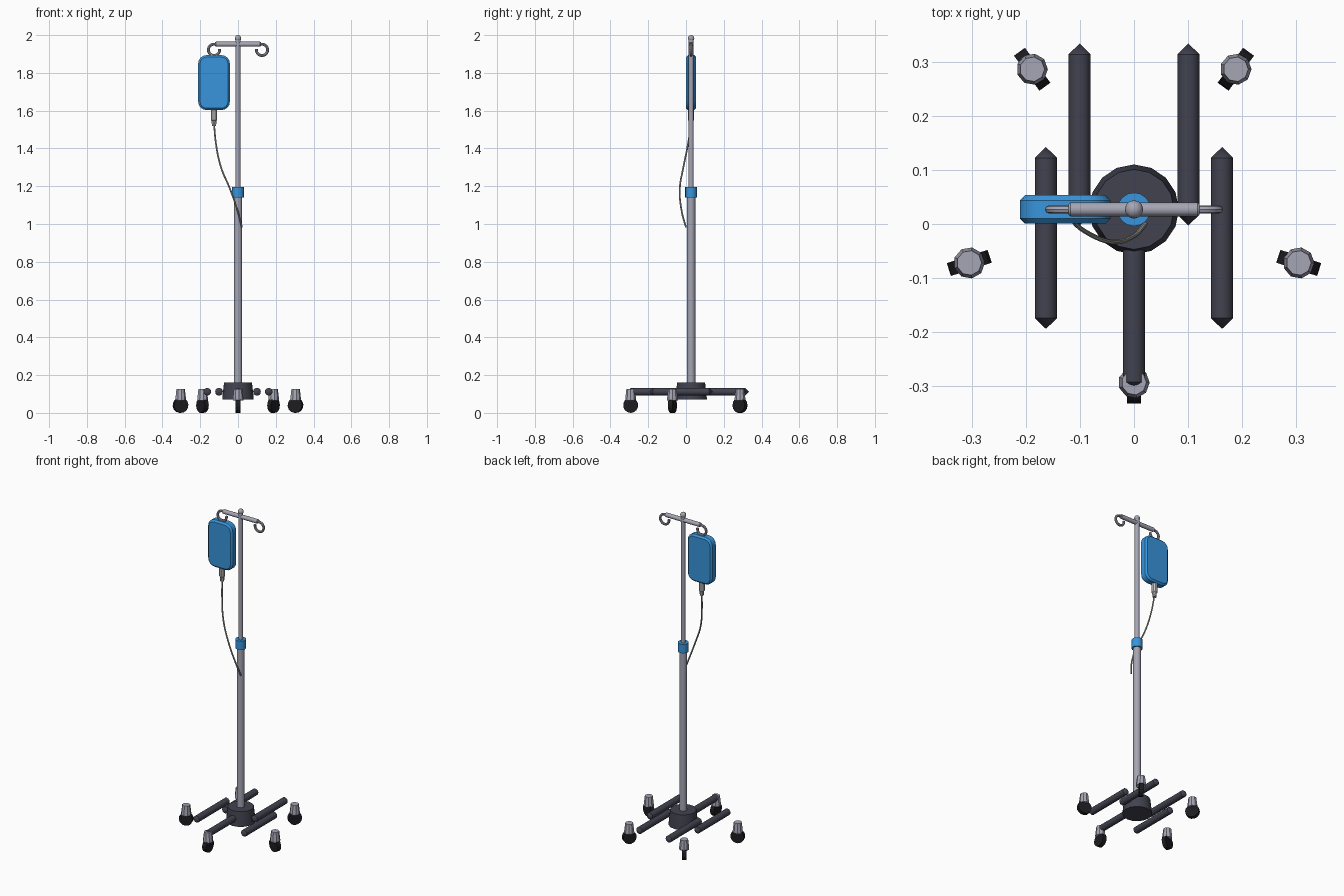
import bpy, bmesh
from math import sin, cos, pi, radians
from mathutils import Matrix, Vector

cube = bpy.data.objects.get("Cube")
if cube:
    bpy.data.objects.remove(cube, do_unlink=True)

AXIS_Y = 0.027  # pole axis


def material(name, r, g, b):
    m = bpy.data.materials.new(name)
    m.use_nodes = True
    m.diffuse_color = (r, g, b, 1)
    m.node_tree.nodes["Principled BSDF"].inputs["Base Color"].default_value = (r, g, b, 1)
    return m


METAL = material("metal", 0.38, 0.38, 0.46)
DARK = material("dark_base", 0.055, 0.055, 0.08)
RUBBER = material("rubber", 0.012, 0.012, 0.015)
BLUE = material("blue", 0.04, 0.30, 0.72)
CLEAR = material("clear_plastic", 0.62, 0.62, 0.65)
TUBE = material("tubing", 0.38, 0.38, 0.36)


def finish(obj, mat, smooth=True):
    obj.data.materials.append(mat)
    if smooth:
        bpy.ops.object.select_all(action='DESELECT')
        obj.select_set(True)
        bpy.context.view_layer.objects.active = obj
        bpy.ops.object.shade_smooth_by_angle(angle=radians(31))
    return obj


def add_mesh(name, bm):
    bmesh.ops.recalc_face_normals(bm, faces=bm.faces)
    mesh = bpy.data.meshes.new(name)
    bm.to_mesh(mesh)
    bm.free()
    obj = bpy.data.objects.new(name, mesh)
    bpy.context.collection.objects.link(obj)
    return obj


def lathe(name, profile, sides, mat, loc, axis=(0, 0, 1), smooth=True):
    """Revolve (radius, height) points around an axis, closing both ends."""
    bm = bmesh.new()
    rings = []
    for r, h in profile:
        if r == 0:
            rings.append([bm.verts.new((0, 0, h))] * sides)
        else:
            rings.append([bm.verts.new((r * cos(2 * pi * i / sides),
                                        r * sin(2 * pi * i / sides), h))
                          for i in range(sides)])
    for a, b in zip(rings, rings[1:]):
        for i in range(sides):
            j = (i + 1) % sides
            bm.faces.new(list(dict.fromkeys((a[i], a[j], b[j], b[i]))))
    for ring, (r, _) in ((rings[0], profile[0]), (rings[-1], profile[-1])):
        if r:
            bm.faces.new(ring)
    turn = Vector((0, 0, 1)).rotation_difference(Vector(axis)).to_matrix().to_4x4()
    bm.transform(Matrix.Translation(loc) @ turn)
    return finish(add_mesh(name, bm), mat, smooth)


def pipe(name, points, radius, mat, smooth_path=True):
    """Sweep a round section along a path and turn it into a mesh."""
    curve = bpy.data.curves.new(name, 'CURVE')
    curve.dimensions = '3D'
    curve.bevel_depth = radius
    curve.bevel_resolution = 2
    curve.resolution_u = 5
    curve.use_fill_caps = True
    spline = curve.splines.new('BEZIER' if smooth_path else 'POLY')
    target = spline.bezier_points if smooth_path else spline.points
    target.add(len(points) - 1)
    for p, co in zip(target, points):
        if smooth_path:
            p.co = co
            p.handle_left_type = p.handle_right_type = 'AUTO'
        else:
            p.co = (*co, 1)
    obj = bpy.data.objects.new(name, curve)
    bpy.context.collection.objects.link(obj)
    bpy.ops.object.select_all(action='DESELECT')
    obj.select_set(True)
    bpy.context.view_layer.objects.active = obj
    bpy.ops.object.convert(target='MESH')
    return finish(bpy.context.object, mat)


# Base hub and telescopic pole
centre = (0, AXIS_Y, 0)
lathe("base_hub", [(0.083, 0.07), (0.083, 0.08), (0.074, 0.16)], 16, DARK, centre)
lathe("lower_pole", [(0.022, 0.1), (0.022, 1.145)], 16, METAL, centre)
lathe("height_collar", [(0.031, 1.14), (0.031, 1.195)], 16, BLUE, centre)
lathe("upper_pole", [(0.0135, 1.14), (0.0135, 1.985)], 12, METAL, centre)
ball = [(0.017 * sin(pi * i / 8), -0.017 * cos(pi * i / 8)) for i in range(1, 8)]
lathe("pole_finial", [(0, -0.017)] + ball + [(0, 0.017)], 12, METAL, (0, AXIS_Y, 1.983))

# Five parallel legs with pointed ends, and five casters on a wider circle
for n in range(5):
    angle = radians(-90 + 72 * n)
    out = Vector((cos(angle), sin(angle), 0))
    leg_at = Vector((0, AXIS_Y, 0.112)) + out * 0.171
    lathe(f"leg_{n + 1}", [(0, -0.168), (0.0205, -0.148), (0.0205, 0.148), (0, 0.168)],
          12, DARK, leg_at, (0, 1, 0))
    caster_at = Vector(centre) + out * 0.32
    lathe(f"caster_stem_{n + 1}", [(0.029, 0.065), (0.029, 0.075), (0.023, 0.126)],
          9, METAL, caster_at, smooth=False)
    axle = Vector((-out.y, out.x, 0))
    lathe(f"caster_wheel_{n + 1}", [(0.04, -0.0125), (0.04, 0.0125)],
          14, RUBBER, caster_at + Vector((0, 0, 0.04)), axle, smooth=False)

# Crossbar with a mirrored pair of open hooks
lathe("crossbar", [(0.010, -0.121), (0.013, -0.117), (0.013, 0.117), (0.010, 0.121)],
      12, METAL, (0, AXIS_Y, 1.952), (1, 0, 0))
for label, side in (("left", 1), ("right", -1)):
    arc = [radians(95 - 285 * i / 18) for i in range(19)]
    path = [(side * (0.127 + 0.030 * cos(a)), AXIS_Y, 1.922 + 0.030 * sin(a)) for a in arc]
    pipe(f"{label}_hook", [(side * 0.105, AXIS_Y, 1.952)] + path, 0.0075, METAL, False)

# Fluid bag: rounded outline, then chamfered rims
BAG_X = -0.127
bm = bmesh.new()
bmesh.ops.create_cube(bm, size=1)
bmesh.ops.scale(bm, vec=(0.168, 0.053, 0.291), verts=bm.verts)
corners = [e for e in bm.edges if abs(e.verts[0].co.y - e.verts[1].co.y) > 0.01]
bmesh.ops.bevel(bm, geom=corners, offset=0.045, segments=4, profile=0.5, affect='EDGES')
rims = [e for e in bm.edges if abs(e.verts[0].co.y - e.verts[1].co.y) < 0.001]
bmesh.ops.bevel(bm, geom=rims, offset=0.010, segments=1, affect='EDGES')
bm.transform(Matrix.Translation((BAG_X, AXIS_Y, 1.7485)))
finish(add_mesh("fluid_bag", bm), BLUE)

# Drip chamber and hanging line
lathe("drip_chamber", [(0.011, 1.52), (0.013, 1.545), (0.017, 1.55), (0.017, 1.61)],
      10, CLEAR, (BAG_X, AXIS_Y, 0))
pipe("drip_line", [(BAG_X, AXIS_Y, 1.53), (-0.116, 0.010, 1.42), (-0.09, -0.014, 1.30),
                   (-0.042, -0.033, 1.185), (0, -0.022, 1.063), (0.021, 0.0, 0.982)],
     0.0045, TUBE)
